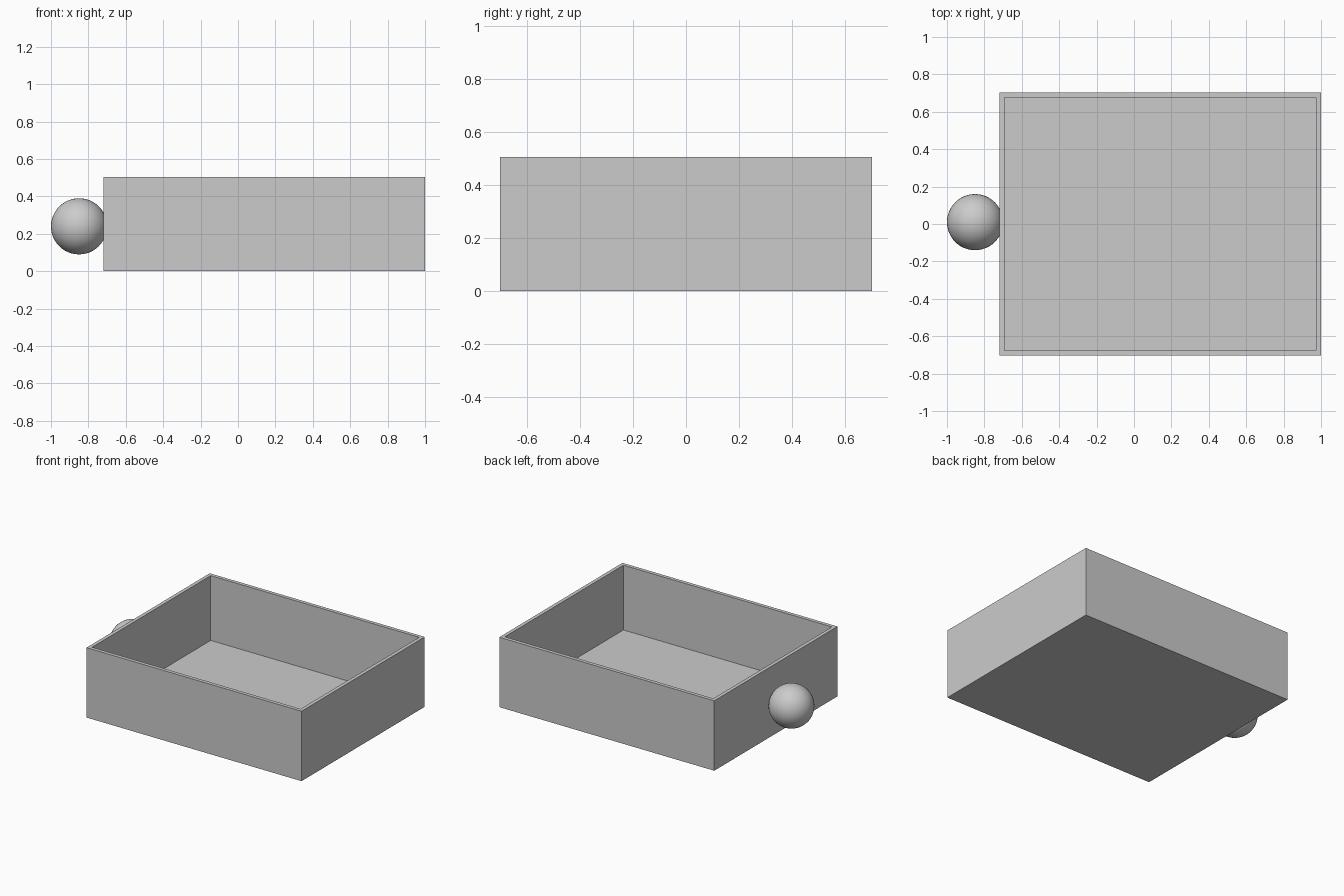
import bpy
import bmesh
from mathutils import Vector

old = bpy.data.objects.get("Cube")
if old:
    bpy.data.objects.remove(old, do_unlink=True)

# Single plain grey
GREY = (0.6, 0.6, 0.6, 1.0)
grey = bpy.data.materials.new("plain_grey")
grey.use_nodes = True
grey.diffuse_color = GREY
grey.node_tree.nodes["Principled BSDF"].inputs["Base Color"].default_value = GREY

WALL = 0.037
LOW = Vector((-0.718, -0.703, 0.0))
HIGH = Vector((1.0, 0.703, 0.505))


def add_object(name, bm):
    mesh = bpy.data.meshes.new(name)
    bm.to_mesh(mesh)
    bm.free()
    mesh.materials.append(grey)
    obj = bpy.data.objects.new(name, mesh)
    bpy.context.collection.objects.link(obj)
    return obj


# Open drawer box: inset the top face for the rim, then push it down to the floor
bm = bmesh.new()
bmesh.ops.create_cube(bm, size=1.0)
bmesh.ops.scale(bm, vec=HIGH - LOW, verts=bm.verts)
bmesh.ops.translate(bm, vec=(HIGH + LOW) / 2, verts=bm.verts)
top = max(bm.faces, key=lambda f: f.calc_center_median().z)
bmesh.ops.inset_region(bm, faces=[top], thickness=WALL)
floor = bmesh.ops.extrude_discrete_faces(bm, faces=[top])["faces"][0]
bmesh.ops.translate(bm, vec=(0, 0, WALL - HIGH.z), verts=floor.verts)
bmesh.ops.recalc_face_normals(bm, faces=bm.faces)
add_object("drawer_box", bm)

# Round knob, slightly sunk into the end wall
bm = bmesh.new()
bmesh.ops.create_uvsphere(bm, u_segments=48, v_segments=24, radius=0.15)
for face in bm.faces:
    face.smooth = True
knob = add_object("knob", bm)
knob.location = (-0.85, 0.01, 0.24)
